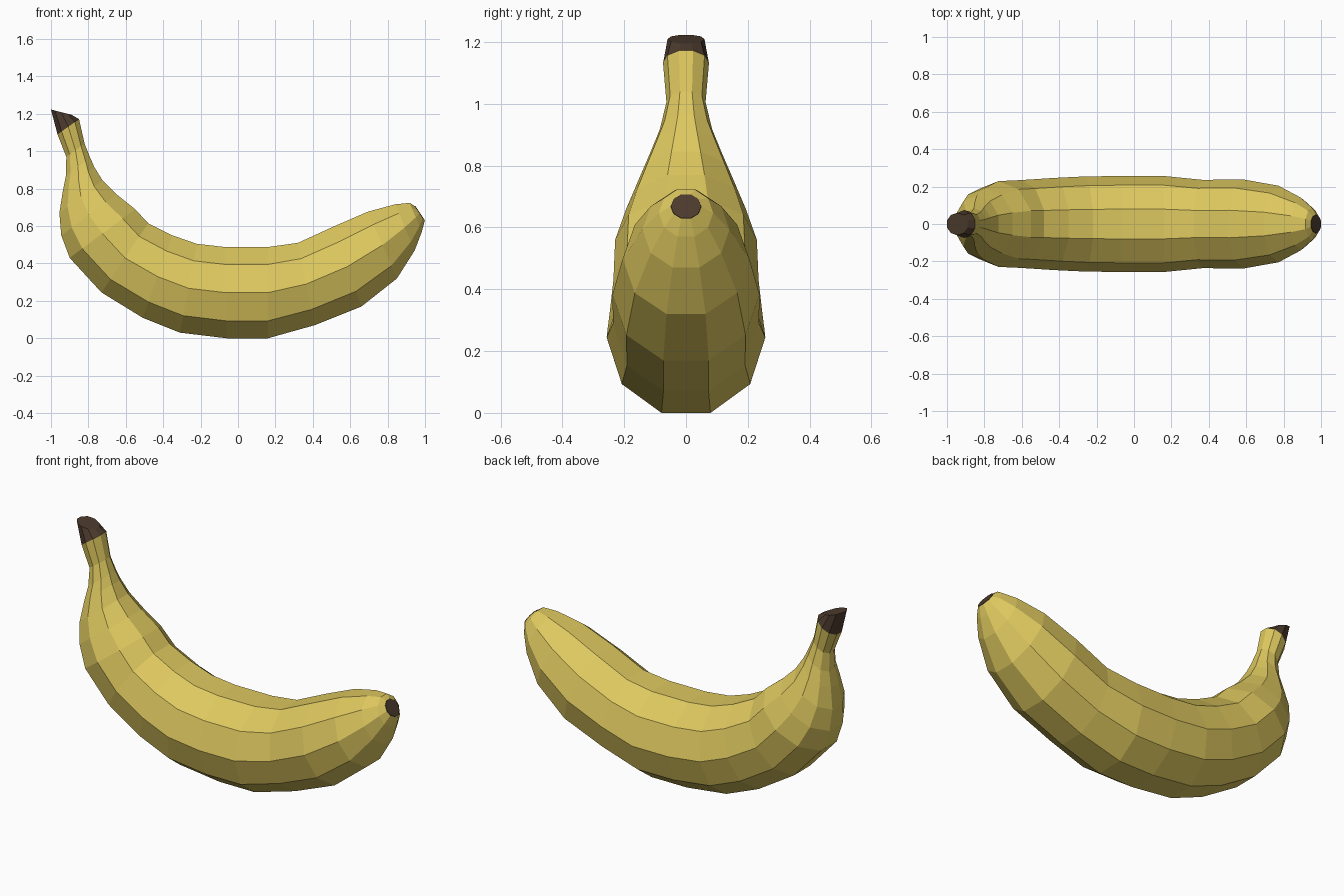
import bpy, bmesh, math
from mathutils import Vector

if "Cube" in bpy.data.objects:
    bpy.data.objects.remove(bpy.data.objects["Cube"])

SIDES = 10


def material(name, rgb):
    m = bpy.data.materials.new(name)
    m.diffuse_color = (*rgb, 1)
    m.use_nodes = True
    m.node_tree.nodes["Principled BSDF"].inputs["Base Color"].default_value = m.diffuse_color
    return m


yellow = material("banana yellow", (0.73, 0.58, 0.115))
brown = material("dark brown", (0.072, 0.043, 0.026))


def loft(name, sections, mat, cap_start=False, cap_end=False):
    """Skin ten-sided rings; each section is (outer x, outer z, inner x, inner z)."""
    bm = bmesh.new()
    rings = []
    for ox, oz, ix, iz in sections:
        lo, hi = Vector((ox, 0, oz)), Vector((ix, 0, iz))
        up = (hi - lo).normalized()
        r = (hi - lo).length / (2 * math.cos(math.pi / SIDES))
        ring = []
        for k in range(SIDES):
            a = (k + 0.5) * 2 * math.pi / SIDES
            ring.append(bm.verts.new((lo + hi) / 2 + up * r * math.cos(a)
                                     + Vector((0, r * math.sin(a), 0))))
        rings.append(ring)
    for a, b in zip(rings, rings[1:]):
        for k in range(SIDES):
            n = (k + 1) % SIDES
            bm.faces.new((a[k], b[k], b[n], a[n]))
    if cap_start:
        bm.faces.new(rings[0])
    if cap_end:
        bm.faces.new(rings[-1][::-1])
    me = bpy.data.meshes.new(name)
    bm.to_mesh(me)
    bm.free()
    me.materials.append(mat)
    ob = bpy.data.objects.new(name, me)
    bpy.context.collection.objects.link(ob)
    # the rings run left to right: make sure the faces point outward
    bm = bmesh.new()
    bm.from_mesh(me)
    centre_face = bm.faces[:][0]
    ring_mid = sum((v.co for v in bm.verts[:2 * SIDES]), Vector()) / (2 * SIDES)
    bm.normal_update()
    if centre_face.normal.dot(centre_face.calc_center_median() - ring_mid) < 0:
        bmesh.ops.reverse_faces(bm, faces=bm.faces[:])
    bm.to_mesh(me)
    bm.free()
    return ob


stem_joint = (-0.965, 1.09, -0.85, 1.172)
tip_rim = (0.998, 0.628, 0.945, 0.706)

# peel, from the stem neck to the blossom end
loft("peel", [
    stem_joint,
    (-0.918, 0.97, -0.82, 1.04),
    (-0.920, 0.87, -0.79, 0.965),
    (-0.937, 0.785, -0.768, 0.915),
    (-0.955, 0.67, -0.725, 0.845),
    (-0.945, 0.55, -0.65, 0.77),
    (-0.90, 0.43, -0.55, 0.69),
    (-0.73, 0.245, -0.48, 0.615),
    (-0.51, 0.11, -0.35, 0.55),
    (-0.31, 0.03, -0.22, 0.505),
    (-0.06, 0.0, -0.07, 0.488),
    (0.16, 0.0, 0.16, 0.488),
    (0.41, 0.07, 0.32, 0.51),
    (0.66, 0.17, 0.51, 0.597),
    (0.85, 0.32, 0.695, 0.677),
    (0.945, 0.47, 0.84, 0.716),
    (0.983, 0.57, 0.918, 0.724),
    tip_rim,
], yellow)

# dark cut stem end
loft("stem_end", [(-1.0, 1.223, -0.89, 1.195), stem_joint], brown, cap_start=True)

# dark blossom spot
loft("blossom_tip", [tip_rim, (1.0, 0.63, 0.948, 0.707)], brown, cap_end=True)
